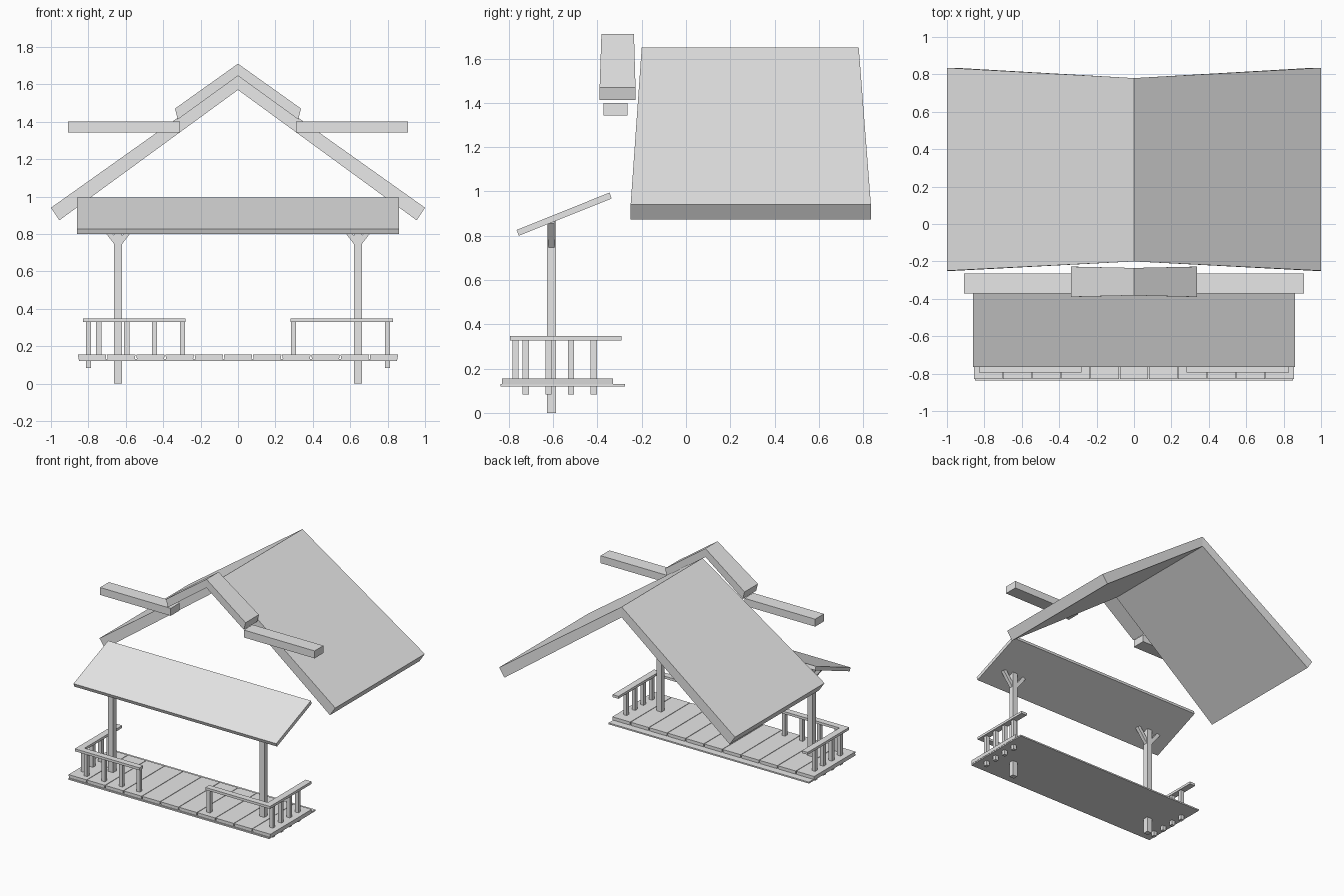
import bpy
from mathutils import Vector

cube = bpy.data.objects.get("Cube")
if cube:
    bpy.data.objects.remove(cube, do_unlink=True)

grey = bpy.data.materials.new("light_grey")
grey.use_nodes = True
grey.diffuse_color = (0.8, 0.8, 0.8, 1)
grey.node_tree.nodes["Principled BSDF"].inputs["Base Color"].default_value = (0.8, 0.8, 0.8, 1)


def loft(name, ring_a, ring_b):
    """Solid between two matching rings of points."""
    n = len(ring_a)
    faces = [tuple(range(n)), tuple(range(n, 2 * n))]
    faces += [(i, (i + 1) % n, n + (i + 1) % n, n + i) for i in range(n)]
    mesh = bpy.data.meshes.new(name)
    mesh.from_pydata(list(ring_a) + list(ring_b), [], faces)
    mesh.materials.append(grey)
    obj = bpy.data.objects.new(name, mesh)
    bpy.context.collection.objects.link(obj)
    bpy.context.view_layer.objects.active = obj
    bpy.ops.object.select_all(action='DESELECT')
    obj.select_set(True)
    bpy.ops.object.mode_set(mode='EDIT')
    bpy.ops.mesh.select_all(action='SELECT')
    bpy.ops.mesh.normals_make_consistent(inside=False)
    bpy.ops.object.mode_set(mode='OBJECT')
    return obj


def box(name, x, y, z):
    """Box from (min, max) ranges."""
    ring = [(x[0], y[0]), (x[1], y[0]), (x[1], y[1]), (x[0], y[1])]
    return loft(name, [(a, b, z[0]) for a, b in ring], [(a, b, z[1]) for a, b in ring])


def gable(name, top, under, edge, low, ridge_y, eave_y):
    """Two sloping slabs meeting at a ridge, flared towards the eaves."""
    for side, s in (("left", 1), ("right", -1)):
        profile = [(0, top), edge, low, (0, under)]
        rings = [[(s * x, (eave_y if x else ridge_y)[k], z) for x, z in profile]
                 for k in (0, 1)]
        loft(f"{name}_{side}", *rings)


# Main roof and the small ridge cap in front of it
gable("main_roof", 1.65, 1.57, (1.0, 0.94), (0.955, 0.873), (-0.20, 0.78), (-0.25, 0.835))
gable("ridge_cap", 1.71, 1.645, (0.337, 1.47), (0.322, 1.412), (-0.382, -0.235), (-0.39, -0.228))

# Porch roof slab
porch = [(-0.765, 0.826), (-0.345, 0.995), (-0.336, 0.968), (-0.755, 0.80)]
loft("porch_roof", [(-0.86, y, z) for y, z in porch], [(0.86, y, z) for y, z in porch])

# Deck base and planks with tapered sides
box("deck_base", (-0.85, 0.85), (-0.838, -0.275), (0.12, 0.131))
count, pitch = 11, 0.156
for i in range(count):
    c = (i - (count - 1) / 2) * pitch
    section = [(c - 0.072, 0.129), (c + 0.072, 0.129), (c + 0.076, 0.155), (c - 0.076, 0.155)]
    loft(f"deck_plank_{i + 1}", [(x, -0.83, z) for x, z in section],
         [(x, -0.33, z) for x, z in section])

for side, s in (("left", 1), ("right", -1)):
    def span(a, b):
        return sorted((s * a, s * b))

    # Horizontal side beams
    box(f"side_beam_{side}", span(0.31, 0.91), (-0.372, -0.265), (1.343, 1.40))

    # Posts with a pair of diagonal braces
    box(f"post_{side}", span(0.62, 0.663), (-0.628, -0.588), (0, 0.868))
    for d in (-1, 1):
        c = s * 0.641
        brace = [(0.015, 0.738), (0.105, 0.855), (0.08, 0.868), (0.0, 0.762)]
        loft(f"brace_{side}", [(c + d * x, -0.622, z) for x, z in brace],
             [(c + d * x, -0.594, z) for x, z in brace])

    # Hand rails
    box(f"front_rail_{side}", span(0.28, 0.828), (-0.795, -0.748), (0.328, 0.347))
    box(f"side_rail_{side}", span(0.778, 0.828), (-0.748, -0.292), (0.328, 0.347))

    # Balusters: the side ones pass through the deck
    for i in range(4):
        y = -0.724 + i * 0.1025
        box(f"side_baluster_{side}_{i + 1}", span(0.785, 0.813), (y - 0.014, y + 0.014), (0.083, 0.33))
    for i in range(4 if s < 0 else 1):
        x = 0.297 + i * 0.149
        box(f"front_baluster_{side}_{i + 1}", span(x - 0.014, x + 0.014), (-0.784, -0.756), (0.13, 0.33))
